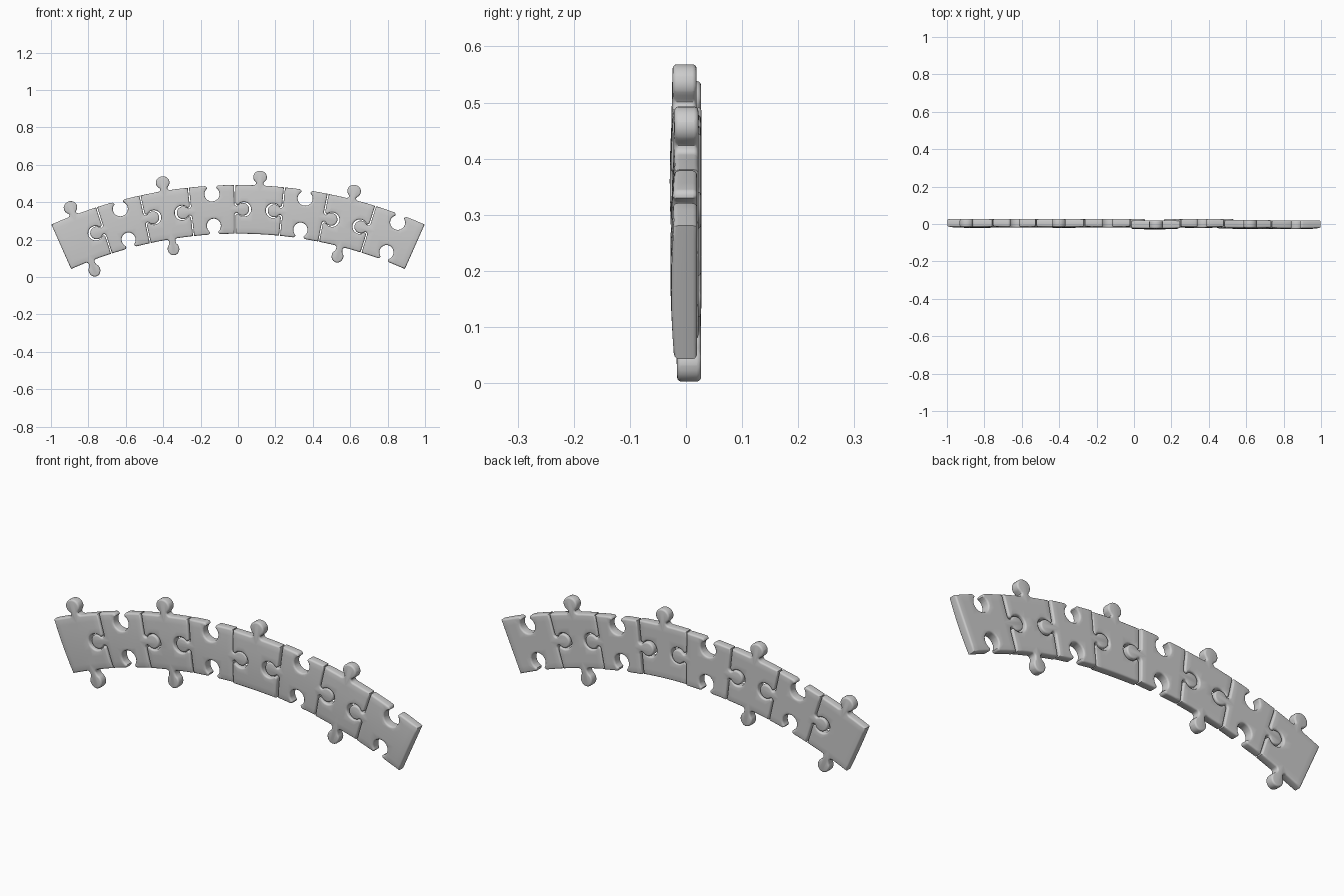
import bpy, bmesh
from math import sin, cos, radians, pi
from mathutils import Vector

cube = bpy.data.objects.get("Cube")
if cube:
    bpy.data.objects.remove(cube, do_unlink=True)

R_IN, R_OUT, CENTRE_Z = 2.2, 2.46, -1.968
R_MID = (R_IN + R_OUT) / 2
HALF_H = (R_OUT - R_IN) / 2
GAP = 0.003

grey = bpy.data.materials.new("plain grey")
grey.use_nodes = True
colour = (0.6, 0.6, 0.6, 1)
grey.diffuse_color = colour
grey.node_tree.nodes["Principled BSDF"].inputs["Base Color"].default_value = colour


def knob(grow, reach):
    """Half-open knob outline: flared foot, neck and round head."""
    neck, foot, head = 0.018 + grow, 0.013, 0.034 + grow
    left = []
    for i in range(5):
        a = pi / 2 * i / 4
        left.append((-neck - foot + foot * sin(a), foot - foot * cos(a)))
    right = [(-s, h) for s, h in reversed(left)]
    start, end = radians(232), radians(-52)
    arc = [start + (end - start) * i / 18 for i in range(19)]
    return left + [(head * cos(a), reach + head * sin(a)) for a in arc] + right


def edge(p, q, kind, reach=0.045):
    """Points from p up to q, with a tab (1), a notch (-1) or nothing (0)."""
    p, q = Vector(p), Vector(q)
    pts = [p]
    if kind:
        t = (q - p).normalized()
        n = Vector((t.y, -t.x)) * kind
        grow = 0 if kind > 0 else 0.005
        pts += [(p + q) / 2 + t * s + n * h for s, h in knob(grow, reach)]
    return pts


def piece(name, a0, a1, bottom, right, top, left, shift):
    mid = radians(a0 + a1) / 2
    w = radians(a1 - a0) / 2 * R_MID - GAP
    h = HALF_H
    outline = (edge((-w, -h), (w, -h), bottom, 0.054 if bottom > 0 else 0.045)
               + edge((w, -h), (w, h), right)
               + edge((w, h), (-w, h), top)
               + edge((-w, h), (-w, -h), left))

    # Flat slab
    bm = bmesh.new()
    front = bm.faces.new([bm.verts.new((p.x, -0.019, p.y)) for p in outline])
    back = bmesh.ops.extrude_face_region(bm, geom=[front])["geom"]
    bmesh.ops.translate(bm, vec=(0, 0.041, 0),
                        verts=[v for v in back if isinstance(v, bmesh.types.BMVert)])
    bmesh.ops.recalc_face_normals(bm, faces=bm.faces)

    # Rounded rims
    rim = [e for e in bm.edges if abs(e.verts[0].co.y - e.verts[1].co.y) < 1e-5]
    bmesh.ops.bevel(bm, geom=rim, offset=0.008, segments=3, profile=0.5,
                    affect='EDGES', clamp_overlap=False)

    # Cuts that let the slab bend and bulge
    for axis, half in ((0, w), (2, h)):
        for i in range(-3, 4):
            co, no = Vector(), Vector()
            co[axis], no[axis] = half * i / 4, 1
            bmesh.ops.bisect_plane(bm, geom=bm.verts[:] + bm.edges[:] + bm.faces[:],
                                   plane_co=co, plane_no=no, dist=1e-5)

    # Gentle front bulge, then wrap around the arc
    for v in bm.verts:
        x, y, z = v.co
        if y < 0:
            y -= 0.005 * max(0, 1 - (z / h) ** 2) + 0.002 * max(0, 1 - (x / w) ** 2)
        a, r = mid + x / R_MID, R_MID + z
        v.co = (r * sin(a), y + shift, CENTRE_Z + r * cos(a))

    mesh = bpy.data.meshes.new(name)
    bm.to_mesh(mesh)
    bm.free()
    mesh.materials.append(grey)
    obj = bpy.data.objects.new(name, mesh)
    bpy.context.collection.objects.link(obj)
    bpy.ops.object.select_all(action='DESELECT')
    obj.select_set(True)
    bpy.context.view_layer.objects.active = obj
    bpy.ops.object.shade_smooth_by_angle(angle=radians(40))


# Pieces alternate: tabs above and below, then tabs at the sides
angles = [-24, -17.9, -12.3, -6.2, -0.4, 5.8, 11.3, 17.4, 24]
shifts = [0.005, 0.006, 0.005, 0.006, -0.003, 0.005, 0, -0.002]
for i, shift in enumerate(shifts):
    k = 1 if i % 2 == 0 else -1
    piece(f"puzzle_piece_{i + 1}", angles[i], angles[i + 1],
          bottom=0 if i == 4 else k,
          right=0 if i == 7 else -k,
          top=k,
          left=0 if i == 0 else -k,
          shift=shift)
